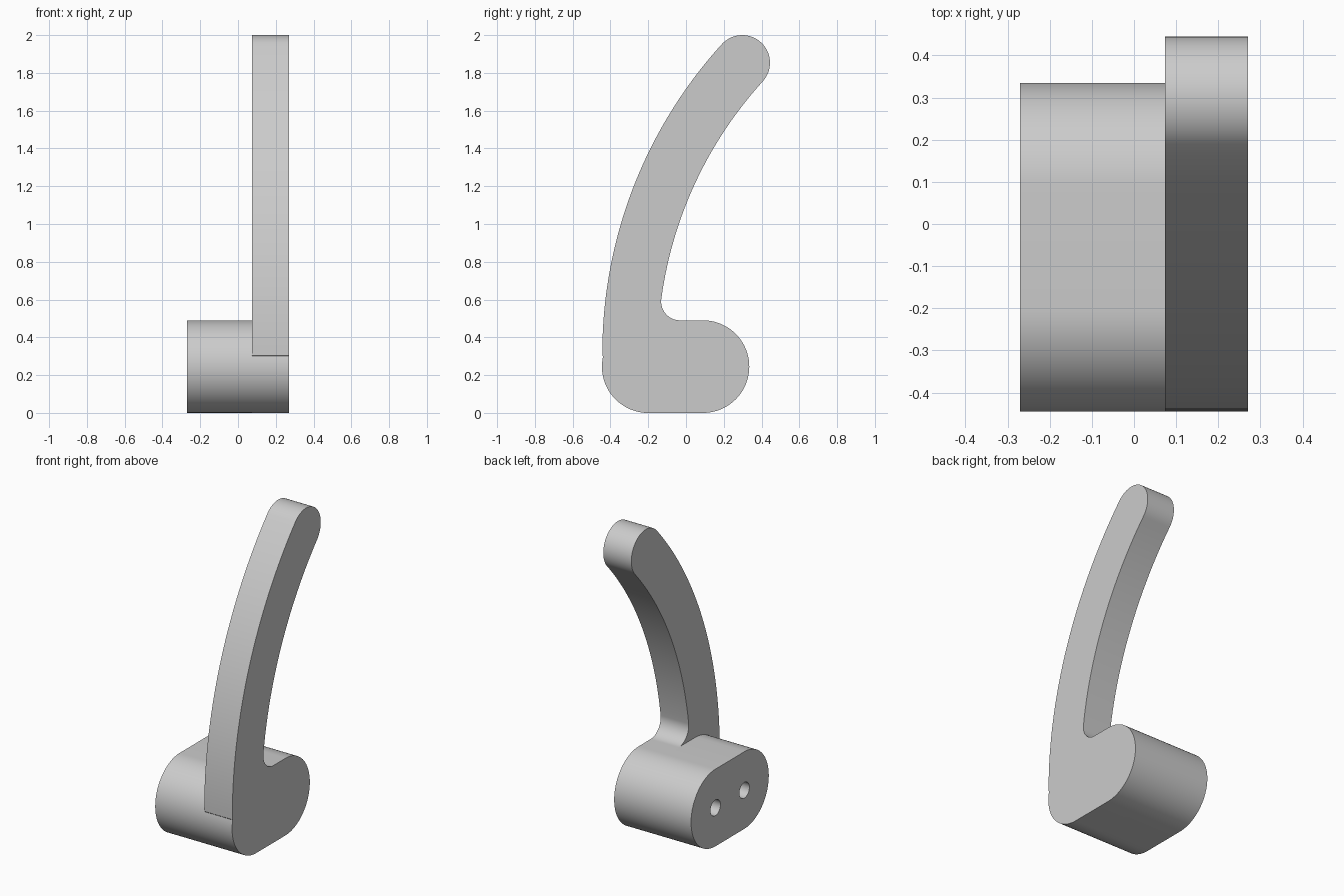
import bpy, bmesh
from math import sin, cos, atan2, hypot, radians, degrees, asin, sqrt
from mathutils import Matrix

if "Cube" in bpy.data.objects:
    bpy.data.objects.remove(bpy.data.objects["Cube"])

grey = bpy.data.materials.new("light grey")
grey.use_nodes = True
colour = (0.6, 0.6, 0.6, 1)
grey.diffuse_color = colour
grey.node_tree.nodes["Principled BSDF"].inputs["Base Color"].default_value = colour


def arc(cy, cz, r, start, end, n=40):
    """Points (y, z) along an arc, angles in degrees."""
    angles = [radians(start + (end - start) * i / n) for i in range(n + 1)]
    return [(cy + r * cos(a), cz + r * sin(a)) for a in angles]


def extrude(name, profile, x0, x1):
    """Solid made by sweeping a (y, z) outline from x0 to x1."""
    bm = bmesh.new()
    face = bm.faces.new([bm.verts.new((x0, y, z)) for y, z in profile])
    swept = bmesh.ops.extrude_face_region(bm, geom=[face])["geom"]
    moved = [v for v in swept if isinstance(v, bmesh.types.BMVert)]
    bmesh.ops.translate(bm, verts=moved, vec=(x1 - x0, 0, 0))
    bmesh.ops.remove_doubles(bm, verts=bm.verts, dist=0.0005)
    bmesh.ops.recalc_face_normals(bm, faces=bm.faces)
    mesh = bpy.data.meshes.new(name)
    bm.to_mesh(mesh)
    bm.free()
    mesh.materials.append(grey)
    obj = bpy.data.objects.new(name, mesh)
    bpy.context.collection.objects.link(obj)
    return obj


def activate(obj):
    bpy.ops.object.select_all(action="DESELECT")
    obj.select_set(True)
    bpy.context.view_layer.objects.active = obj


# Shared dimensions
left, step, right = -0.27, 0.073, 0.27
R = 0.245                       # rounded ends of the hub
front_y, back_y = -0.2, 0.09    # centres of the rounded ends
cy, cz = 1.986, 0.317           # centre of the lever's curve
outer, inner = 2.429, 2.136
mid, tip_r = (outer + inner) / 2, (outer - inner) / 2
tip = 180 - 42.31               # angle at the lever tip
fillet = 0.1

# Hub: a stadium-shaped block
hub = extrude("hub", arc(back_y, R, R, -90, 90) + arc(front_y, R, R, 90, 270), left, step)

# Two blind screw holes in the hub's outer face
for y in (front_y, back_y):
    cutter = extrude("hole_cutter", arc(y, R, 0.05, 0, 348.75, 31), left - 0.05, left + 0.25)
    cutter.hide_render = True
    activate(hub)
    cut = hub.modifiers.new("hole", "BOOLEAN")
    cut.object, cut.solver = cutter, "EXACT"
    bpy.ops.object.modifier_apply(modifier=cut.name)
    bpy.data.objects.remove(cutter)

# Lever: hub outline flowing through a fillet into the curved arm
lean = degrees(asin((2 * R + fillet - cz) / (inner - fillet)))
fy = cy - (inner - fillet) * cos(radians(lean))
tip_y, tip_z = arc(cy, cz, mid, tip, tip, 1)[0]
outline = (arc(back_y, R, R, -90, 90)
           + arc(fy, 2 * R + fillet, fillet, 270, 180 - lean, 20)
           + arc(cy, cz, inner, 180 - lean, tip)
           + arc(tip_y, tip_z, tip_r, tip - 180, tip)
           + arc(cy, cz, outer, tip, 180.3)
           + arc(front_y, R, R, 167, 270))
lever = extrude("lever", outline, step, right)

for part in (hub, lever):
    activate(part)
    bpy.ops.object.shade_smooth_by_angle(angle=radians(30))
